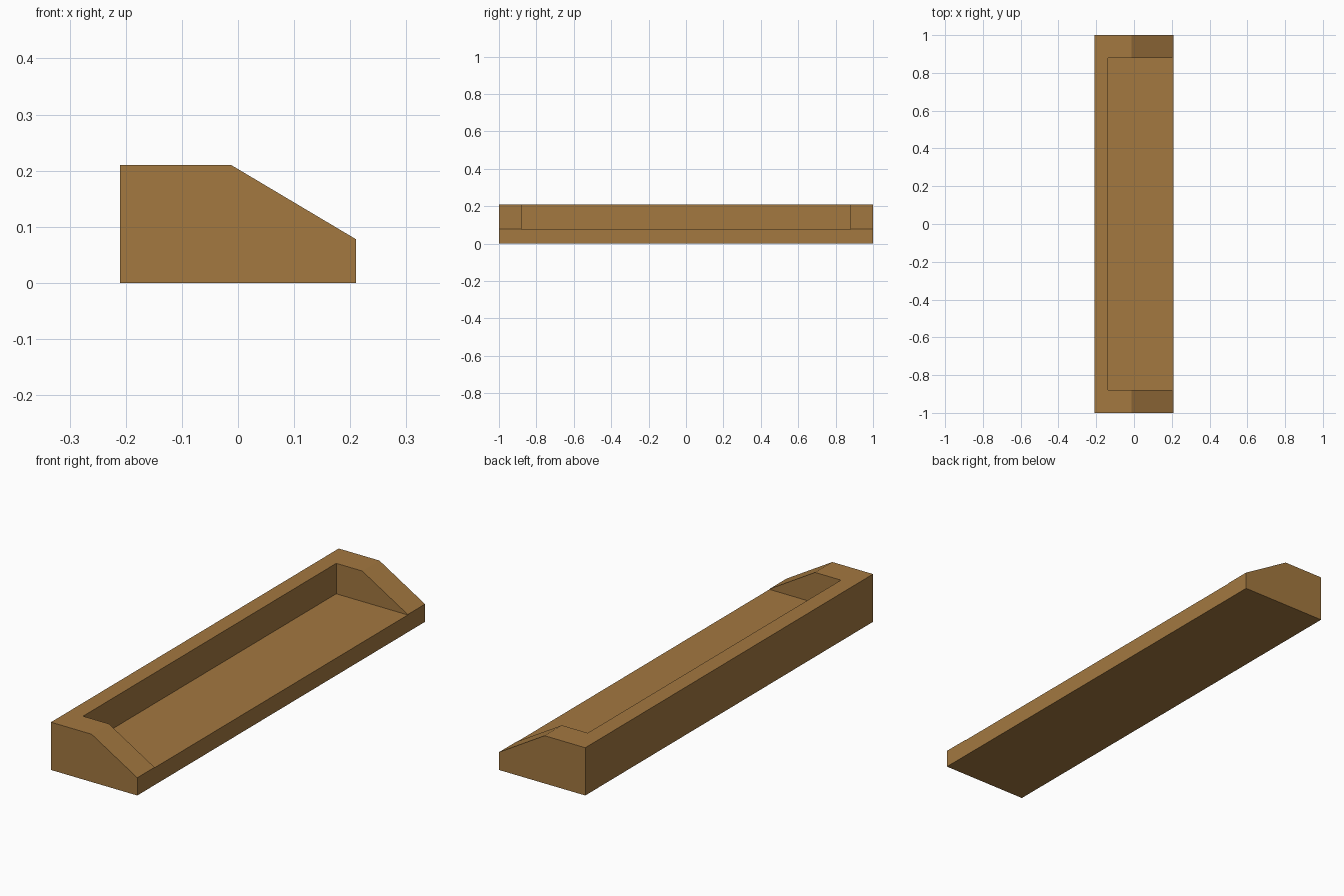
import bpy, bmesh

if "Cube" in bpy.data.objects:
    bpy.data.objects.remove(bpy.data.objects["Cube"])

wood = bpy.data.materials.new("warm brown wood")
wood.diffuse_color = (0.366, 0.188, 0.051, 1)
wood.use_nodes = True
wood.node_tree.nodes["Principled BSDF"].inputs["Base Color"].default_value = wood.diffuse_color


def extrude_along_y(name, profile, half_length):
    """Solid prism from an x-z profile, centred on y = 0."""
    bm = bmesh.new()
    face = bm.faces.new([bm.verts.new((x, -half_length, z)) for x, z in profile])
    ext = bmesh.ops.extrude_face_region(bm, geom=[face])
    verts = [g for g in ext["geom"] if isinstance(g, bmesh.types.BMVert)]
    bmesh.ops.translate(bm, verts=verts, vec=(0, 2 * half_length, 0))
    bmesh.ops.recalc_face_normals(bm, faces=bm.faces)
    mesh = bpy.data.meshes.new(name)
    bm.to_mesh(mesh)
    bm.free()
    mesh.materials.append(wood)
    obj = bpy.data.objects.new(name, mesh)
    bpy.context.collection.objects.link(obj)
    return obj


# Outer block with sloped front shoulders
tray = extrude_along_y("tray", [(-0.21, 0), (0.21, 0), (0.21, 0.078),
                                (-0.012, 0.21), (-0.21, 0.21)], 1.0)

# Recess, open at the top and the right side
cutter = extrude_along_y("recess_cutter", [(-0.138, 0.076), (0.3, 0.076),
                                           (0.3, 0.3), (-0.138, 0.3)], 0.88)
cutter.hide_render = True

cut = tray.modifiers.new("recess", 'BOOLEAN')
cut.operation = 'DIFFERENCE'
cut.solver = 'EXACT'
cut.object = cutter
bpy.context.view_layer.objects.active = tray
bpy.ops.object.modifier_apply(modifier=cut.name)
bpy.data.objects.remove(cutter)
